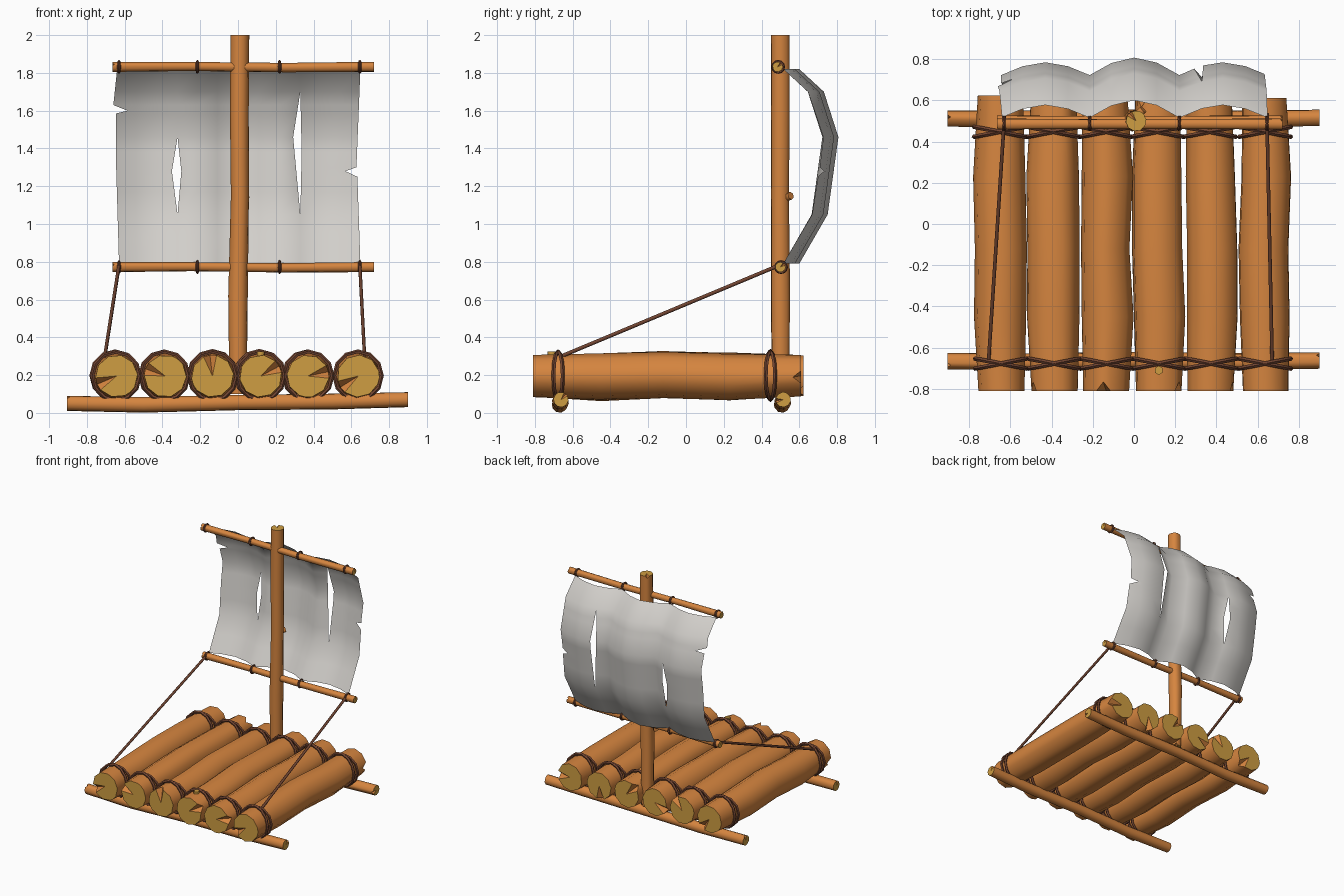
import bpy, bmesh, math, random
from mathutils import Vector

if "Cube" in bpy.data.objects:
    bpy.data.objects.remove(bpy.data.objects["Cube"])

random.seed(4)


def material(name, rgb):
    m = bpy.data.materials.new(name)
    m.diffuse_color = (*rgb, 1)
    m.use_nodes = True
    m.node_tree.nodes["Principled BSDF"].inputs["Base Color"].default_value = m.diffuse_color
    return m


BARK = material("orange_bark", (0.67, 0.235, 0.05))
CUT = material("cut_wood", (0.62, 0.34, 0.055))
ROPE = material("brown_rope", (0.17, 0.06, 0.032))
CLOTH = material("grey_cloth", (0.64, 0.62, 0.59))


def interp(points, t):
    """Piecewise linear lookup in [(t, value), ...]."""
    if t <= points[0][0]:
        return points[0][1]
    for (a, p), (b, q) in zip(points, points[1:]):
        if t <= b:
            return p + (q - p) * (t - a) / (b - a)
    return points[-1][1]


def finish(name, bm, mats, angle=0.75):
    me = bpy.data.meshes.new(name)
    bm.to_mesh(me)
    bm.free()
    ob = bpy.data.objects.new(name, me)
    bpy.context.collection.objects.link(ob)
    for m in mats:
        me.materials.append(m)
    bpy.ops.object.select_all(action='DESELECT')
    ob.select_set(True)
    bpy.context.view_layer.objects.active = ob
    bpy.ops.object.shade_smooth_by_angle(angle=angle)
    return ob


def log(name, axis, centres, radii, notches, sides=10):
    """Wobbly pole with sawn ends; each end has a split wedge at a notch angle (degrees)."""
    U, V, A = {'x': ((0, 1, 0), (0, 0, 1), (1, 0, 0)),
               'y': ((1, 0, 0), (0, 0, 1), (0, 1, 0)),
               'z': ((1, 0, 0), (0, 1, 0), (0, 0, 1))}[axis]
    U, V, A = Vector(U), Vector(V), Vector(A)
    step = 360 / sides
    start = notches[0] - step / 2
    mids = [notches[0], start + (math.floor((notches[1] - start) / step) + 0.5) * step]
    angles = {round((start + i * step) % 360, 3) for i in range(sides)}
    angles = sorted(angles | {round(m % 360, 3) for m in mids})
    bm = bmesh.new()
    rings = []
    for c, r in zip(centres, radii):
        rings.append([bm.verts.new(Vector(c) + r * (math.cos(math.radians(a)) * U
                                                    + math.sin(math.radians(a)) * V)) for a in angles])
    n = len(angles)
    for lo, hi in zip(rings, rings[1:]):
        for i in range(n):
            bm.faces.new((lo[i], lo[(i + 1) % n], hi[(i + 1) % n], hi[i]))
    # sawn caps with the split wedge pushed inwards
    for ring, c, r, mid, s in ((rings[0], centres[0], radii[0], mids[0], 1),
                               (rings[-1], centres[-1], radii[-1], mids[1], -1)):
        k = angles.index(round(mid % 360, 3))
        ring[k].co += A * s * r * 0.4
        hub = bm.verts.new(Vector(c))
        for i in range(n):
            f = bm.faces.new((ring[i], ring[(i + 1) % n], hub))
            f.material_index = 0 if k in (i, (i + 1) % n) else 1
    bmesh.ops.recalc_face_normals(bm, faces=bm.faces)
    return finish(name, bm, (BARK, CUT))


def ring(name, loc, rot, R, r):
    bpy.ops.mesh.primitive_torus_add(location=loc, rotation=rot, major_radius=R, minor_radius=r,
                                     major_segments=12, minor_segments=5)
    ob = bpy.context.object
    ob.name = name
    ob.data.materials.append(ROPE)
    bpy.ops.object.shade_smooth_by_angle(angle=1.0)


def rod(name, a, b, r, mat, sides=6):
    a, b = Vector(a), Vector(b)
    d = b - a
    bpy.ops.mesh.primitive_cylinder_add(vertices=sides, radius=r, depth=d.length, location=(a + b) / 2,
                                        rotation=d.to_track_quat('Z', 'Y').to_euler())
    ob = bpy.context.object
    ob.name = name
    ob.data.materials.append(mat)
    bpy.ops.object.shade_smooth_by_angle(angle=1.1)
    return ob


# deck logs, each with crossed rope lashings near both ends
ys = [-0.81, -0.45, -0.12, 0.23, 0.61]
log_x = [-0.643, -0.385, -0.135, 0.12, 0.37, 0.637]
front_notch = [203, 160, 97, 28, 12, 212]
back_notch = [300, 60, 200, 130, 250, 340]
for i, x in enumerate(log_x):
    j = lambda s: random.uniform(-s, s)
    cs = [(x, -0.81, 0.195)]
    for y, z in zip(ys[1:4], (0.19, 0.205, 0.192)):
        cs.append((x + j(0.012), y, z + j(0.005)))
    cs.append((x - 0.005, 0.61 + (0.012 if i == 0 else 0), 0.197))
    rs = [0.112, 0.122 + j(0.006), 0.123 + j(0.006), 0.124 + j(0.006), 0.11]
    log(f"deck_log_{i + 1}", 'y', cs, rs, (front_notch[i], back_notch[i]))
    for end, y in (("front", -0.677), ("back", 0.447)):
        cx = interp([(c[1], c[0]) for c in cs], y)
        cz = interp([(c[1], c[2]) for c in cs], y)
        for t in (-0.19, 0.19):
            ring(f"{end}_lashing_{i + 1}", (cx, y, cz + 0.003), (math.pi / 2, 0, t), 0.128, 0.011)

# sawn branch stubs
rod("log_stub", (0.12, -0.71, 0.28), (0.12, -0.71, 0.325), 0.022, CUT)
rod("mast_stub", (0.02, 0.53, 1.14), (0.045, 0.555, 1.15), 0.022, BARK)

# cross beams under the deck
for name, y, na, nb in (("front_beam", -0.665, 120, 40), ("back_beam", 0.512, 80, 200)):
    log(name, 'x', [(-0.905, y, 0.05), (-0.5, y - 0.004, 0.043), (0, y + 0.004, 0.055),
                    (0.5, y - 0.003, 0.06), (0.9, y + 0.003, 0.07)],
        [0.04, 0.042, 0.041, 0.042, 0.04], (na, nb))

# mast and the two yards
log("mast", 'z', [(0.0, 0.5, 0.1), (0.0, 0.5, 0.62), (0.01, 0.498, 1.15), (0.007, 0.5, 1.6), (0.01, 0.5, 2.0)],
    [0.046, 0.052, 0.048, 0.05, 0.05], (60, 115))
for name, y, z in (("upper_yard", 0.485, 1.832), ("lower_yard", 0.5, 0.772)):
    log(name, 'x', [(-0.665, y, z), (-0.25, y, z + 0.002), (0.25, y, z - 0.004), (0.72, y, z)],
        [0.027, 0.024, 0.025, 0.027], (150, 30))
    for x in (-0.63, -0.215, 0.22, 0.645):
        for t in (-0.12, 0.12):
            ring(name + "_tie", (x, y + 0.003, z), (0, math.pi / 2, t), 0.031, 0.006)

# stay ropes from lower yard to the front lashings
rod("left_stay", (-0.63, 0.49, 0.78), (-0.705, -0.66, 0.3), 0.01, ROPE)
rod("right_stay", (0.645, 0.49, 0.78), (0.67, -0.66, 0.3), 0.01, ROPE)

# billowing torn sail: bulge by height plus three scalloped bays between the ties
bulge = [(0.79, 0.515), (1.05, 0.665), (1.46, 0.722), (1.7, 0.645), (1.82, 0.515)]
bays = [(-0.645, -0.215, 0.062), (-0.215, 0.22, 0.085), (0.22, 0.645, 0.062)]
left_edge = [(0.79, -0.63), (1.3, -0.645), (1.585, -0.645), (1.6, -0.585), (1.63, -0.66), (1.82, -0.64)]
right_edge = [(0.79, 0.648), (1.25, 0.632), (1.28, 0.568), (1.3, 0.627), (1.82, 0.648)]
slits = {3: ([(1.05, 0), (1.28, -0.03), (1.46, 0)], [(1.05, 0), (1.28, 0.02), (1.46, 0)]),
         9: ([(1.05, 0.005), (1.46, -0.033), (1.7, 0.005)], [(1.05, 0.005), (1.38, 0.012), (1.7, 0.005)])}
rows = [0.79, 0.92, 1.05, 1.17, 1.25, 1.28, 1.3, 1.38, 1.46, 1.585, 1.6, 1.63, 1.7, 1.82]
cols = [-0.645, -0.54, -0.43, -0.32, -0.215, -0.11, 0, 0.11, 0.22, 0.325, 0.43, 0.54, 0.645]


def sail_point(x, z):
    s = 0
    for a, b, amp in bays:
        if a <= x <= b:
            s = amp * math.sin(math.pi * (x - a) / (b - a))
    return (x, interp(bulge, z) + s, z)


bm = bmesh.new()
grid = []
for z in rows:
    line = []
    for i, x in enumerate(cols):
        if i == 0:
            x = interp(left_edge, z)
        elif i == len(cols) - 1:
            x = interp(right_edge, z)
        dl, dr = (interp(p, z) for p in slits[i]) if i in slits else (0, 0)
        v = bm.verts.new(sail_point(x + dl, z))
        w = v if abs(dr - dl) < 1e-5 else bm.verts.new(sail_point(x + dr, z))
        line.append((v, w))
    grid.append(line)
for lo, hi in zip(grid, grid[1:]):
    for i in range(len(cols) - 1):
        bm.faces.new((lo[i][1], lo[i + 1][0], hi[i + 1][0], hi[i][1]))
finish("sail", bm, (CLOTH,), 1.0)
